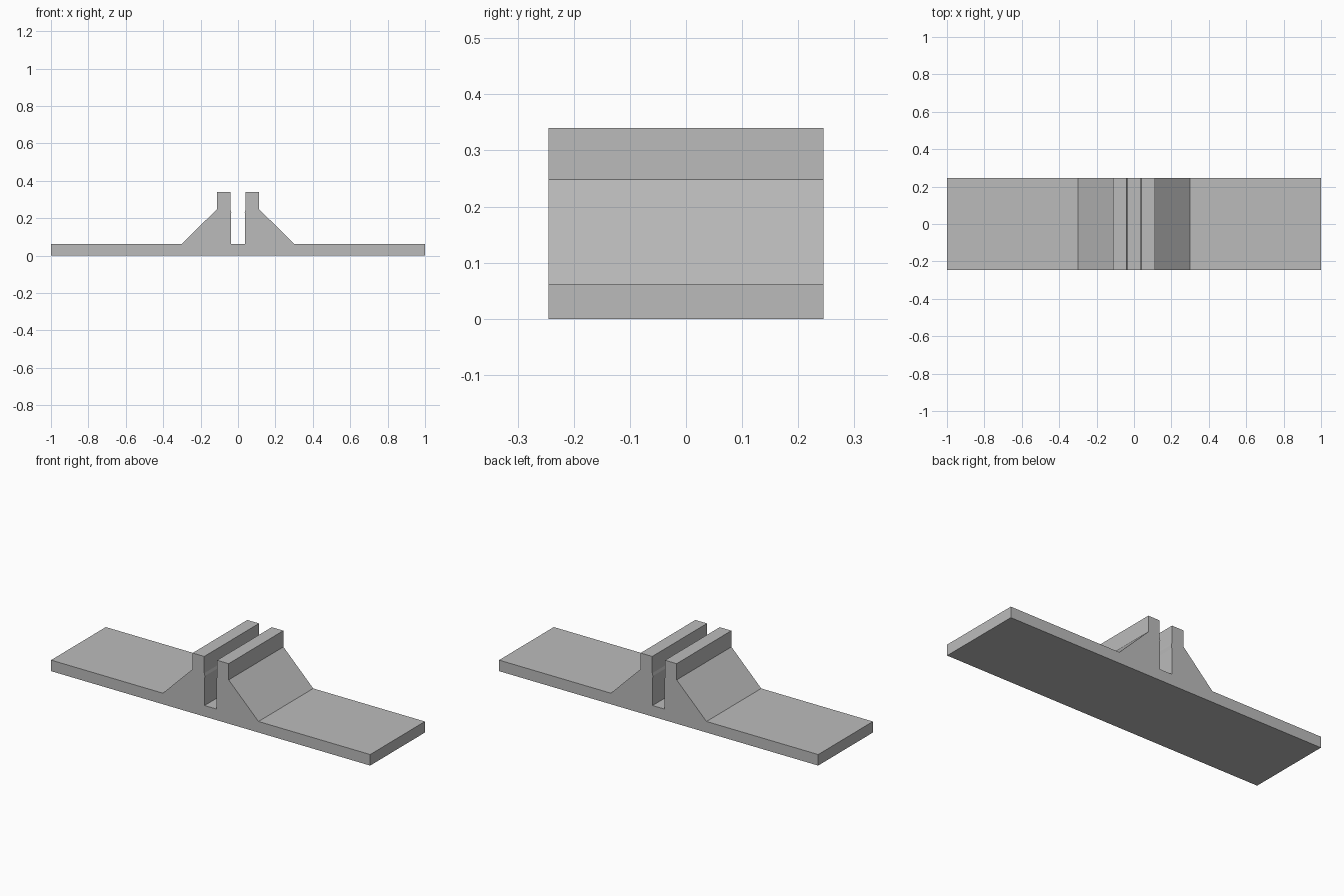
import bpy
import bmesh

DEPTH = 0.245  # half the extrusion depth

if "Cube" in bpy.data.objects:
    bpy.data.objects.remove(bpy.data.objects["Cube"])

grey = bpy.data.materials.new("light grey")
grey.use_nodes = True
colour = (0.5, 0.5, 0.5, 1)
grey.diffuse_color = colour
grey.node_tree.nodes["Principled BSDF"].inputs["Base Color"].default_value = colour

# Right half of the bracket profile: base, sloped buttress, post, pinched slot
half = [(1, 0), (1, 0.0625), (0.3, 0.0625), (0.113, 0.248), (0.113, 0.34),
        (0.04, 0.34), (0.04, 0.245), (0.036, 0.23), (0.038, 0.21), (0.038, 0.0625)]
profile = half + [(-x, z) for x, z in reversed(half)]

# Extrude the mirrored profile from front to back
bm = bmesh.new()
front = bm.faces.new([bm.verts.new((x, -DEPTH, z)) for x, z in profile])
result = bmesh.ops.extrude_face_region(bm, geom=[front], use_keep_orig=True)
back = [v for v in result["geom"] if isinstance(v, bmesh.types.BMVert)]
bmesh.ops.translate(bm, verts=back, vec=(0, 2 * DEPTH, 0))
bmesh.ops.recalc_face_normals(bm, faces=bm.faces)

mesh = bpy.data.meshes.new("slotted_bracket")
bm.to_mesh(mesh)
bm.free()
mesh.materials.append(grey)
bracket = bpy.data.objects.new("slotted_bracket", mesh)
bpy.context.scene.collection.objects.link(bracket)
